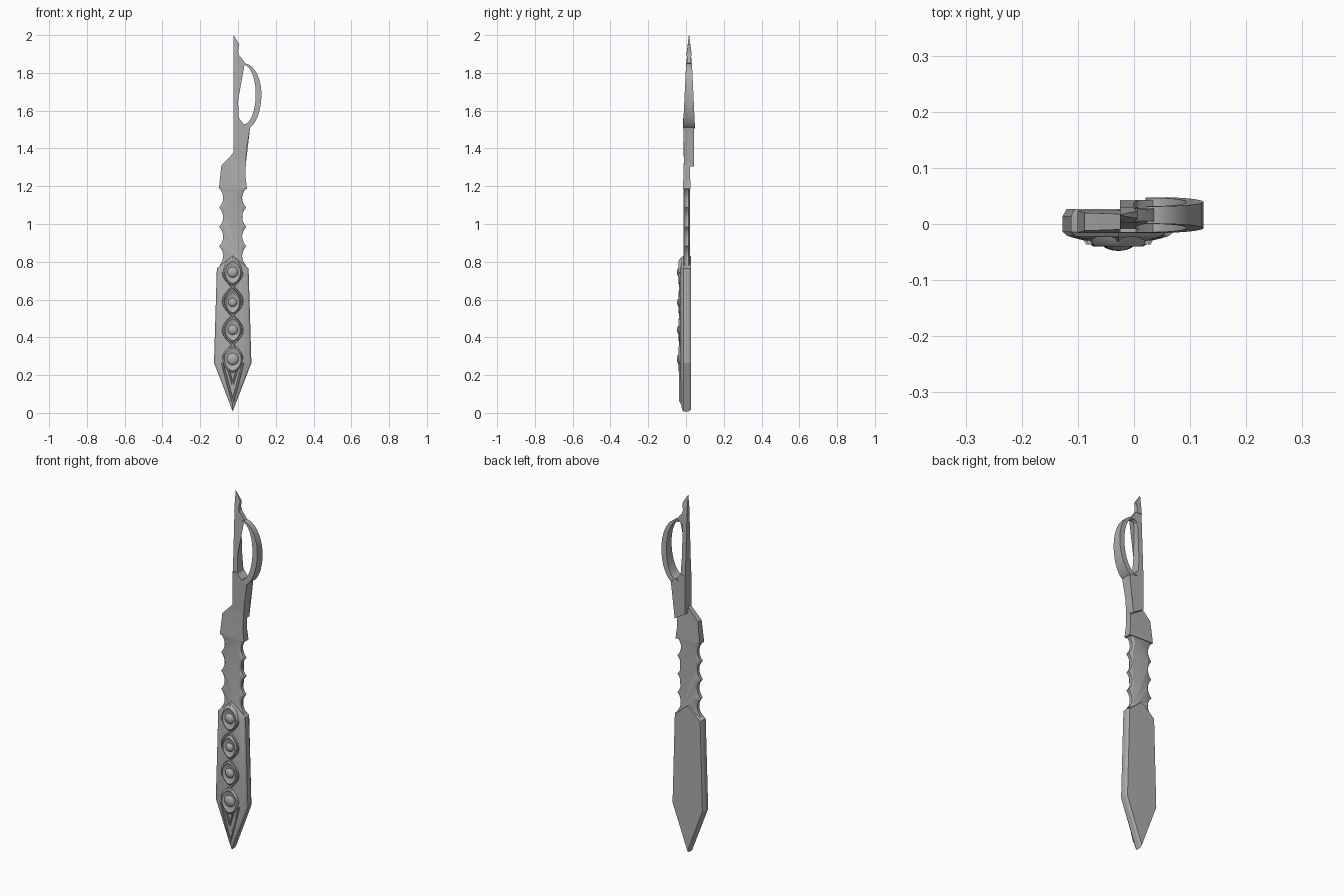
import bpy, bmesh, math

if "Cube" in bpy.data.objects:
    bpy.data.objects.remove(bpy.data.objects["Cube"])

CX = -0.028  # centre line of blade and grip
METAL = bpy.data.materials.new("grey metal")
METAL.diffuse_color = (0.42, 0.42, 0.42, 1)
METAL.use_nodes = True
METAL.node_tree.nodes["Principled BSDF"].inputs["Base Color"].default_value = METAL.diffuse_color


def finish(name, bm, angle=30):
    bmesh.ops.recalc_face_normals(bm, faces=bm.faces)
    me = bpy.data.meshes.new(name)
    bm.to_mesh(me)
    bm.free()
    me.materials.append(METAL)
    ob = bpy.data.objects.new(name, me)
    bpy.context.collection.objects.link(ob)
    bpy.ops.object.select_all(action='DESELECT')
    ob.select_set(True)
    bpy.context.view_layer.objects.active = ob
    bpy.ops.object.shade_smooth_by_angle(angle=math.radians(angle))
    return ob


def loft(name, rings, closed=False, angle=30):
    """Skin a list of equal rings; cap the ends or join last to first."""
    bm = bmesh.new()
    vs = [[bm.verts.new(p) for p in r] for r in rings]
    n = len(vs[0])
    pairs = list(zip(vs, vs[1:])) + ([(vs[-1], vs[0])] if closed else [])
    for a, b in pairs:
        for i in range(n):
            j = (i + 1) % n
            bm.faces.new((a[i], a[j], b[j], b[i]))
    if not closed:
        caps = [bm.faces.new(vs[0]), bm.faces.new(vs[-1])]
        bmesh.ops.triangulate(bm, faces=caps)
    return finish(name, bm, angle)


def plate(name, outline, front, back):
    """Extrude an x-z outline between two depths (functions of z)."""
    return loft(name, [[(x, f(z), z) for x, z in outline] for f in (front, back)])


def mix(z, z0, a, z1, b):
    t = min(1, max(0, (z - z0) / (z1 - z0)))
    return a + (b - a) * t


# blade: bevelled flat back, faceted front rising to the centre
def blade_ring(y, k, d):
    s, t = 0.099 * k, 0.084 * k
    half = [(s, 0.265), (t, 0.765 - d * 0.3)]
    pts = [(CX, 0.008 + d)] + [(CX + x, z) for x, z in half]
    pts += [(CX, 0.832 - d * 0.3)] + [(CX - x, z) for x, z in reversed(half)]
    return [(x, y, z) for x, z in pts]


loft("blade", [blade_ring(0.027, 0.93, 0.01), blade_ring(0.014, 1, 0),
               blade_ring(-0.014, 1, 0), blade_ring(-0.021, 0.92, 0.012),
               blade_ring(-0.025, 0.80, 0.03), blade_ring(-0.031, 0.55, 0.05)], angle=20)

# raised relief: pointed eye shaped rims with domes
def eye(w, h, y, zc, n=32):
    ring = []
    for i in range(n):
        a = 2 * math.pi * i / n
        c, s = math.cos(a), math.sin(a)
        ring.append((CX + w * math.copysign(abs(c) ** 1.3, c), y, zc + h * s))
    return ring


for i, (zc, r) in enumerate([(0.285, 0.038), (0.44, 0.032), (0.585, 0.028), (0.745, 0.034)]):
    w, h = r + 0.018, r + 0.04
    loft(f"gem_rim_{i}", [eye(w, h, -0.022, zc), eye(w * .9, h * .9, -0.036, zc),
                          eye(w * .8, h * .8, -0.040, zc), eye(w * .66, h * .66, -0.034, zc)], angle=50)
    bm = bmesh.new()
    bmesh.ops.create_uvsphere(bm, u_segments=24, v_segments=12, radius=1)
    for v in bm.verts:
        v.co = (CX + v.co.x * r * .85, -0.030 + v.co.y * 0.018, zc + v.co.z * r * .85)
    finish(f"gem_{i}", bm, 60)


# thin raised bands: crossing waves beside the gems and a V towards the tip
def band(name, path, r=0.006, y=-0.031):
    rings = []
    for k, (x, z) in enumerate(path):
        x0, z0 = path[max(k - 1, 0)]
        x1, z1 = path[min(k + 1, len(path) - 1)]
        l = math.hypot(x1 - x0, z1 - z0)
        nx, nz = (z1 - z0) / l, -(x1 - x0) / l
        rings.append([(x + nx * r * math.cos(a), y + r * math.sin(a), z + nz * r * math.cos(a))
                      for a in [math.pi / 3 * q for q in range(6)]])
    loft(name, rings, angle=60)


for s, side in ((1, "right"), (-1, "left")):
    wave = []
    for i in range(49):
        z = 0.285 + 0.46 * i / 48
        wave.append((CX + s * 0.05 * math.cos(math.pi * (z - 0.285) / 0.1533), z))
    band(f"braid_{side}", wave)
    band(f"tip_rib_{side}", [(CX + s * 0.055, 0.265), (CX + s * 0.025, 0.15), (CX, 0.06)])
    band(f"inner_rib_{side}", [(CX + s * 0.024, 0.235), (CX, 0.15)], 0.005, -0.033)

# grip: scalloped edges, with a raised middle panel
def scallop(base, depth):
    pts = []
    for i in range(33):
        z = 0.78 + 0.41 * i / 32
        pts.append((base - depth * abs(math.sin(math.pi * i / 8)) ** 0.8, z))
    return pts


def grip_ring(y, base, depth):
    half = scallop(base, depth)
    return [(CX + x, y, z) for x, z in half] + [(CX - x, y, z) for x, z in reversed(half)]


loft("grip", [grip_ring(-0.013, 0.050, 0.012), grip_ring(-0.006, 0.072, 0.022),
              grip_ring(0.013, 0.072, 0.022), grip_ring(0.020, 0.052, 0.012)])

# collar between grip and shaft
plate("collar", [(-0.101, 1.19), (0.048, 1.185), (0.040, 1.25), (0.042, 1.36), (-0.02, 1.385),
                 (-0.030, 1.37), (-0.088, 1.31)],
      lambda z: mix(z, 1.19, -0.016, 1.37, -0.010), lambda z: mix(z, 1.19, 0.024, 1.37, 0.018))

# thick neck under the finger ring
plate("neck", [(-0.025, 1.345), (0.040, 1.305), (0.046, 1.40), (0.064, 1.51), (0.030, 1.53),
               (0.004, 1.56), (-0.025, 1.56)],
      lambda z: mix(z, 1.4, -0.011, 1.53, -0.015), lambda z: 0.043)

# depth of shaft and ring shrinks towards the top
front = lambda z: mix(z, 1.5, -0.016, 1.86, 0.001)
back = lambda z: mix(z, 1.5, 0.048, 1.86, 0.031)

plate("shaft", [(-0.025, 1.54), (0.014, 1.535), (0.004, 1.57), (0.000, 1.65), (0.000, 1.80),
                (0.006, 1.835), (0.020, 1.848), (0.036, 1.853), (0.022, 1.875),
                (0.004, 1.895), (-0.025, 1.90)],
      lambda z: front(z) + 0.004, lambda z: back(z) - 0.004)

# pointed tip
loft("tip", [[(-0.025, 0.002, 1.89), (0.006, 0.002, 1.89), (0.006, 0.030, 1.89), (-0.025, 0.030, 1.89)],
             [(-0.025, 0.005, 1.92), (0.000, 0.005, 1.915), (0.000, 0.027, 1.915), (-0.025, 0.027, 1.92)],
             [(-0.025, 0.009, 1.95), (0.007, 0.009, 1.95), (0.007, 0.023, 1.95), (-0.025, 0.023, 1.95)],
             [(-0.025, 0.015, 2.0), (-0.021, 0.015, 1.997), (-0.021, 0.017, 1.997), (-0.025, 0.017, 2.0)]])

# curved finger ring
rings = []
for i in range(25):
    a = math.radians(-96 + 190 * i / 24)
    c, s = math.cos(a), math.sin(a)
    xo, zo = 0.030 + 0.094 * c, 1.685 + 0.166 * s - 0.022 * max(0, -s) * (c > 0.2)
    xi, zi = 0.028 + 0.066 * c, 1.685 + 0.158 * s
    rings.append([(xo, front(zo), zo), (xo, back(zo), zo), (xi, back(zi), zi), (xi, front(zi), zi)])
loft("finger_ring", rings)
